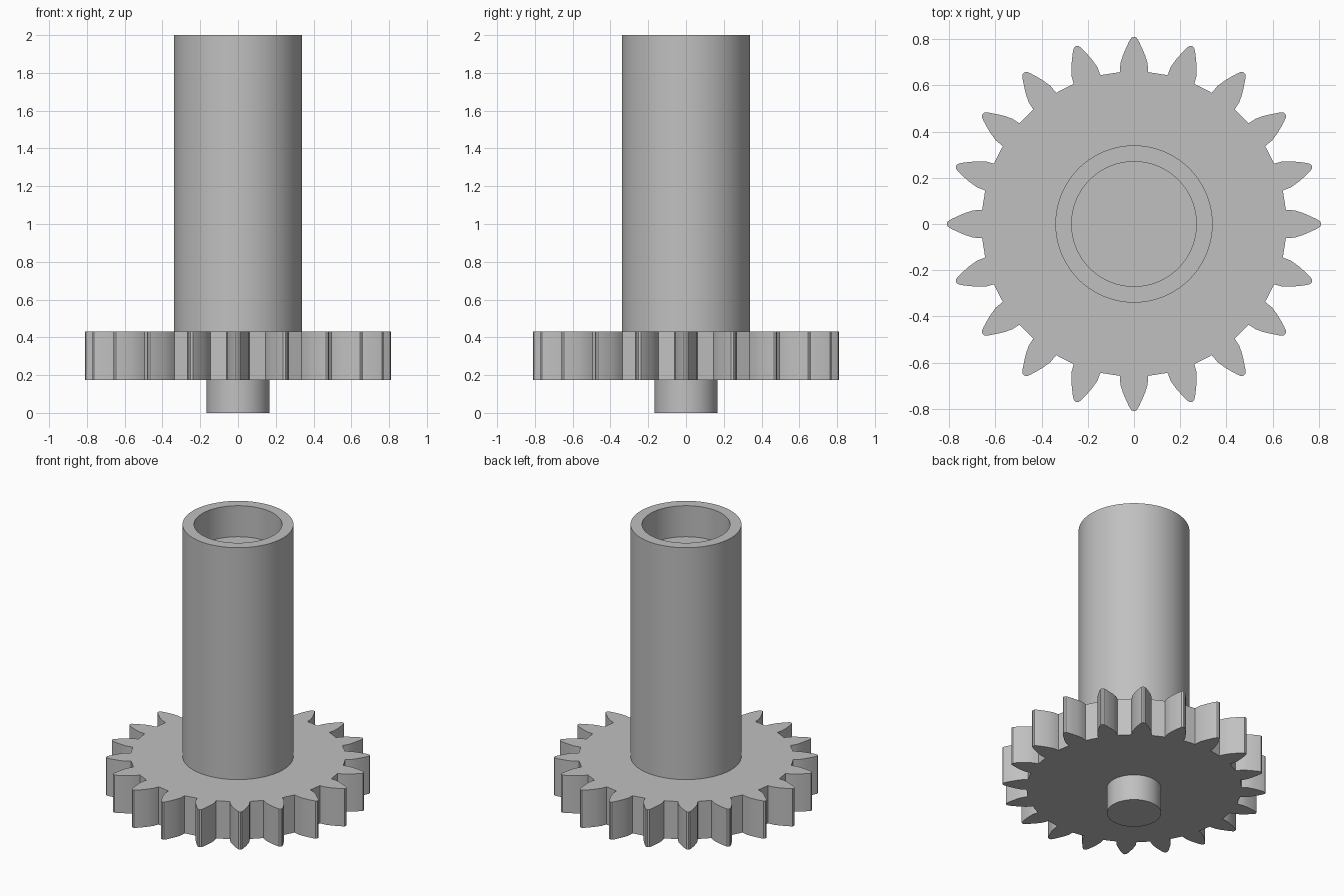
import bpy, bmesh
from math import cos, sin, pi, radians
from mathutils import Matrix, Vector

cube = bpy.data.objects.get("Cube")
if cube:
    bpy.data.objects.remove(cube, do_unlink=True)

grey = bpy.data.materials.new("plain grey")
grey.use_nodes = True
colour = (0.53, 0.53, 0.53, 1)
grey.diffuse_color = colour
grey.node_tree.nodes["Principled BSDF"].inputs["Base Color"].default_value = colour

TEETH = 20
GEAR_BOTTOM, GEAR_TOP = 0.175, 0.43


def finish(name, bm):
    """Turn a bmesh into a smooth-shaded object with sharp corners."""
    bmesh.ops.recalc_face_normals(bm, faces=bm.faces)
    mesh = bpy.data.meshes.new(name)
    bm.to_mesh(mesh)
    bm.free()
    mesh.materials.append(grey)
    obj = bpy.data.objects.new(name, mesh)
    bpy.context.collection.objects.link(obj)
    bpy.ops.object.select_all(action="DESELECT")
    obj.select_set(True)
    bpy.context.view_layer.objects.active = obj
    bpy.ops.object.shade_smooth_by_angle(angle=radians(30))
    return obj


def lathe(name, profile, steps=72):
    """Revolve an (r, z) profile that starts and ends on the axis."""
    bm = bmesh.new()
    verts = [bm.verts.new((r, 0, z)) for r, z in profile]
    edges = [bm.edges.new(pair) for pair in zip(verts, verts[1:])]
    bmesh.ops.spin(bm, geom=verts + edges, cent=(0, 0, 0), axis=(0, 0, 1),
                   angle=2 * pi, steps=steps, use_merge=True)
    bmesh.ops.remove_doubles(bm, verts=bm.verts, dist=1e-5)
    return finish(name, bm)


# Toothed wheel: one flank (radius, half width), mirrored and repeated
flank = [(0.657, 0.061), (0.695, 0.059), (0.73, 0.048),
         (0.765, 0.033), (0.79, 0.021), (0.806, 0.011)]
tooth = [(r, -w) for r, w in flank] + [(0.81, 0)] + [(r, w) for r, w in reversed(flank)]
bm = bmesh.new()
outline = []
for i in range(TEETH):
    turn = Matrix.Rotation(2 * pi * i / TEETH, 3, "Z")
    outline += [bm.verts.new(turn @ Vector((x, y, GEAR_BOTTOM))) for x, y in tooth]
base = bm.faces.new(outline)
extruded = bmesh.ops.extrude_face_region(bm, geom=[base], use_keep_orig=True)
top = [v for v in extruded["geom"] if isinstance(v, bmesh.types.BMVert)]
bmesh.ops.translate(bm, verts=top, vec=(0, 0, GEAR_TOP - GEAR_BOTTOM))
finish("gear_wheel", bm)

# Thick shaft with a shallow round socket in its upper end
lathe("shaft", [(0, GEAR_TOP - 0.02), (0.34, GEAR_TOP - 0.02), (0.34, 2),
                (0.27, 2), (0.27, 1.79), (0, 1.79)])

# Short pivot peg below the wheel
lathe("pivot_peg", [(0, 0), (0.167, 0), (0.167, GEAR_BOTTOM + 0.02), (0, GEAR_BOTTOM + 0.02)])
